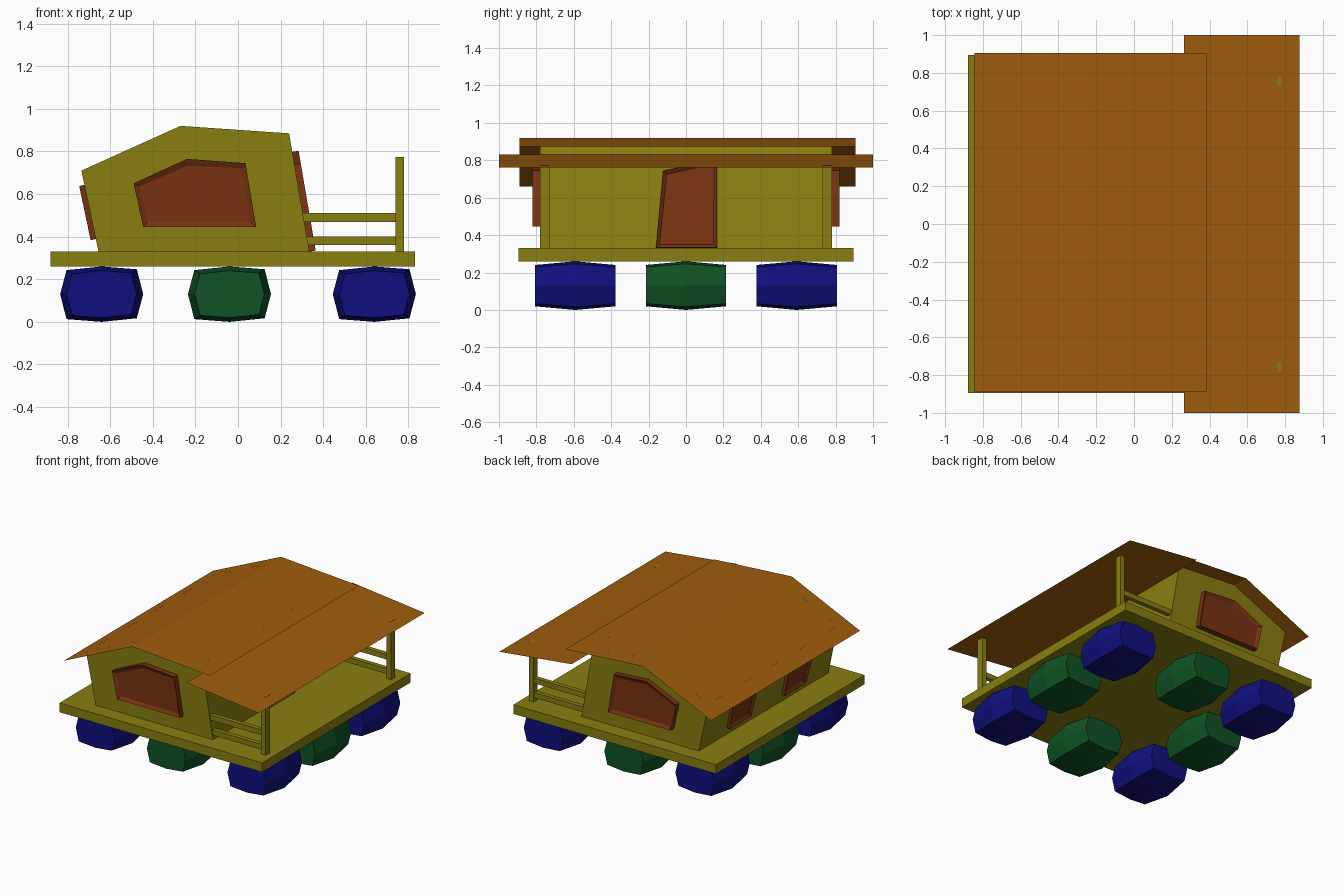
import bpy, bmesh, math
from mathutils import Vector

if "Cube" in bpy.data.objects:
    bpy.data.objects.remove(bpy.data.objects["Cube"])


def material(name, rgb):
    m = bpy.data.materials.new(name)
    m.diffuse_color = (*rgb, 1)
    m.use_nodes = True
    m.node_tree.nodes["Principled BSDF"].inputs["Base Color"].default_value = m.diffuse_color
    return m


OLIVE = material("olive wood", (0.25, 0.21, 0.005))
ROOF = material("orange brown roof", (0.35, 0.11, 0.004))
RED = material("red brown trim", (0.19, 0.032, 0.006))
BLUE = material("blue barrel", (0.005, 0.005, 0.21))
GREEN = material("green barrel", (0.005, 0.085, 0.018))


def finish(bm, name, mat, fix=True):
    if fix:
        bmesh.ops.recalc_face_normals(bm, faces=bm.faces)
    me = bpy.data.meshes.new(name)
    bm.to_mesh(me)
    bm.free()
    me.materials.append(mat)
    ob = bpy.data.objects.new(name, me)
    bpy.context.collection.objects.link(ob)
    return ob


def loft(name, rings, mat, skip=()):
    """Bridge equal rings of points and cap both ends; skip drops side strips."""
    bm = bmesh.new()
    vs = [[bm.verts.new(p) for p in r] for r in rings]
    n = len(rings[0])
    for a, b in zip(vs, vs[1:]):
        for i in range(n):
            if i not in skip:
                j = (i + 1) % n
                bm.faces.new((a[i], a[j], b[j], b[i]))
    bm.faces.new(vs[0])
    bm.faces.new(vs[-1])
    return finish(bm, name, mat)


def box(name, x0, x1, y0, y1, z0, z1, mat):
    prof = [(x0, z0), (x1, z0), (x1, z1), (x0, z1)]
    return loft(name, [[(x, y, z) for x, z in prof] for y in (y0, y1)], mat)


def panel(name, pts, origin, u, v, n, depth=0.035, border=0.032):
    """Framed plate on a wall: extruded outline with a recessed inset."""
    o, u, v, n = (Vector(a) for a in (origin, u, v, n))
    bm = bmesh.new()
    back = [bm.verts.new(o + u * a + v * b) for a, b in pts]
    front = [bm.verts.new(o + u * a + v * b + n * depth) for a, b in pts]
    k = len(pts)
    for i in range(k):
        j = (i + 1) % k
        bm.faces.new((back[i], back[j], front[j], front[i]))
    bm.faces.new(back)
    face = bm.faces.new(front)
    bmesh.ops.recalc_face_normals(bm, faces=bm.faces)
    bmesh.ops.inset_region(bm, faces=[face], thickness=border, depth=0)
    bmesh.ops.translate(bm, verts=face.verts, vec=-n * 0.015)
    return finish(bm, name, RED, False)


# deck and house walls (the top is closed by the roof sheet)
box("deck", -0.88, 0.83, -0.895, 0.895, 0.26, 0.33, OLIVE)
house = [(-0.655, 0.33), (-0.735, 0.71), (-0.27, 0.92), (0.24, 0.885), (0.335, 0.33)]
loft("house_walls", [[(x, y, z) for x, z in house] for y in (-0.78, 0.78)], OLIVE, skip=(1, 2))


# thin roof sheets
def sheet(name, prof, y0, y1):
    bm = bmesh.new()
    rows = [[bm.verts.new((x, y, z)) for y in (y0, y1)] for x, z in prof]
    for a, b in zip(rows, rows[1:]):
        bm.faces.new((a[0], b[0], b[1], a[1]))
    finish(bm, name, ROOF, False)


sheet("main_roof", [(-0.845, 0.66), (-0.27, 0.92), (0.385, 0.875)], -0.89, 0.905)
sheet("porch_roof", [(0.265, 0.83), (0.875, 0.762)], -1.0, 1.0)

# porch posts and rails, side windows
window = [(-0.49, 0.65), (-0.24, 0.765), (0.035, 0.745), (0.085, 0.445), (-0.445, 0.445)]
for s, side in ((-1, "front"), (1, "back")):
    ya, yb = sorted((s * 0.78, s * 0.73))
    box(side + "_post", 0.74, 0.78, ya, yb, 0.33, 0.775, OLIVE)
    for i, z in enumerate((0.36, 0.47)):
        box(f"{side}_rail_{i}", 0.29, 0.75, ya + 0.008, yb - 0.008, z, z + 0.04, OLIVE)
    panel(side + "_window", window, (0, s * 0.78, 0), (1, 0, 0), (0, 0, 1), (0, s, 0), 0.04)

# door on the leaning porch wall
v = Vector((-0.095, 0, 0.555)).normalized()
door = [(-0.16, 0.0), (-0.122, 0.415), (0.165, 0.475), (0.165, 0.0)]
panel("door", door, (0.335, 0, 0.33), (0, 1, 0), v, (v.z, 0, -v.x), 0.03, 0.025)

# two windows on the leaning rear wall
v = Vector((-0.08, 0, 0.38)).normalized()
for s in (-1, 1):
    pts = [(s * a, b) for a, b in ((0.2, 0.06), (0.19, 0.32), (0.48, 0.32), (0.46, 0.06))]
    panel("rear_window", pts, (-0.655, 0, 0.33), (0, 1, 0), v, (-v.z, 0, v.x), 0.025, 0.03)


# barrel floats: eight-sided, widest in the middle
def barrel(name, cx, cy, mat):
    half = [(0.0, 0.13), (0.165, 0.117), (0.195, 0.0), (0.165, -0.113)]
    prof = half + [(-x, -z) for x, z in half]
    rings = []
    for dy, kx, kz in ((-0.215, 0.84, 0.85), (0, 1, 1), (0.215, 0.84, 0.85)):
        rings.append([(cx + x * kx, cy + dy, 0.13 + z * kz) for x, z in prof])
    loft(name, rings, mat)


for ix in (-1, 0, 1):
    for iy in (-1, 0, 1):
        if ix and iy:
            barrel("corner_barrel", ix * 0.64, iy * 0.592, BLUE)
        elif ix or iy:
            barrel("middle_barrel", ix * 0.64 if ix else -0.04, iy * 0.592, GREEN)
